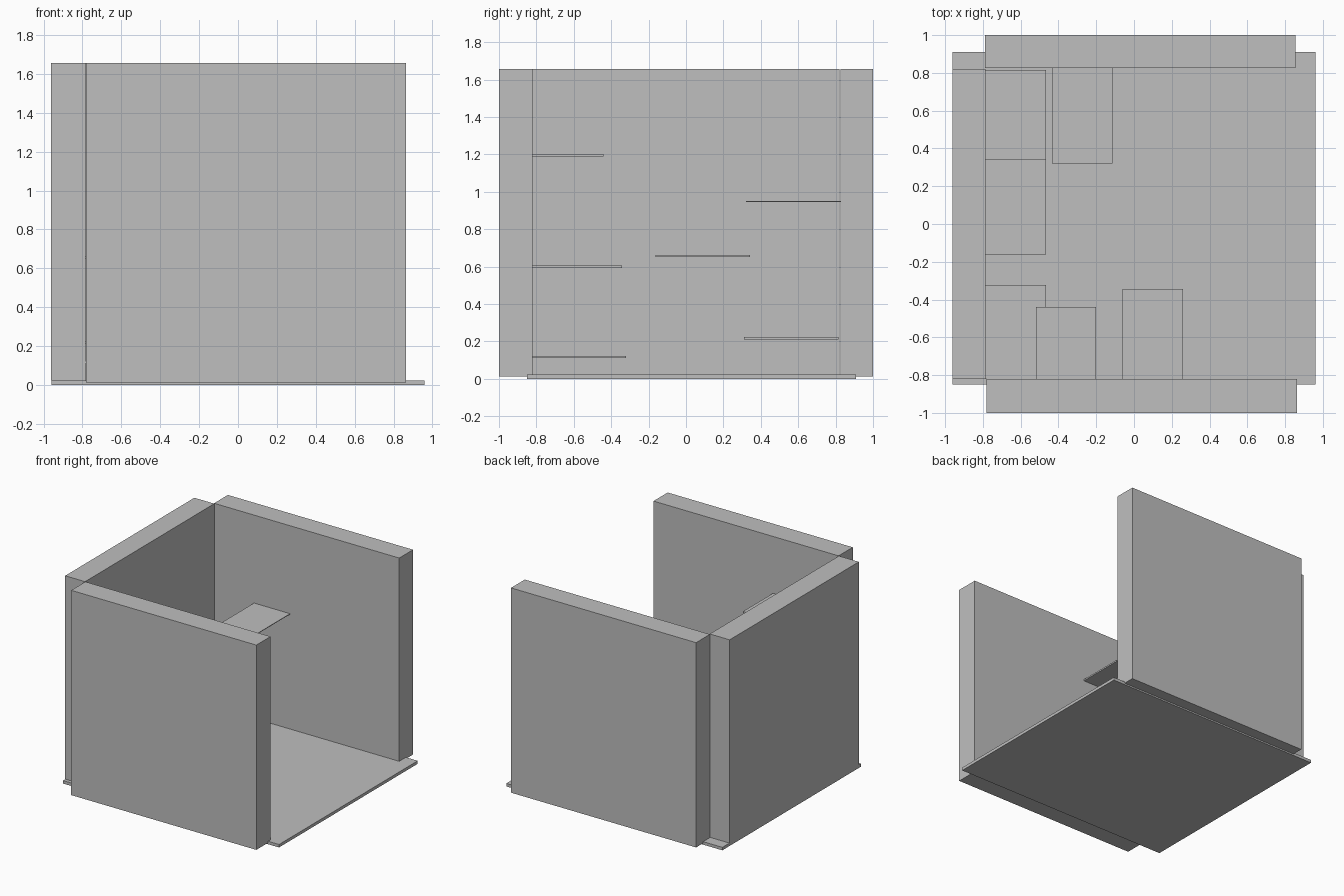
import bpy
from mathutils import Vector

default = bpy.data.objects.get("Cube")
if default:
    bpy.data.objects.remove(default, do_unlink=True)

# Single flat grey
grey = bpy.data.materials.new("plain_grey")
grey.use_nodes = True
color = (0.52, 0.52, 0.52, 1)
grey.diffuse_color = color
grey.node_tree.nodes["Principled BSDF"].inputs["Base Color"].default_value = color


def box(name, low, high):
    """Axis-aligned box between two corners."""
    low, high = Vector(low), Vector(high)
    bpy.ops.mesh.primitive_cube_add(size=1, location=(low + high) / 2)
    obj = bpy.context.object
    obj.name = name
    obj.scale = high - low
    bpy.ops.object.transform_apply(location=False, rotation=False, scale=True)
    obj.data.materials.append(grey)
    return obj


TOP = 1.657
SHELF_WIDTH = 0.32
FRONT, BACK, SIDE = -0.82, 0.825, -0.785   # inner wall faces

# Floor and three walls, open on the left side
box("floor", (-0.96, -0.85, 0), (0.96, 0.91, 0.024))
box("front_wall", (-0.782, -1, 0.012), (0.863, FRONT, TOP))
box("back_wall", (-0.79, BACK, 0.012), (0.855, 1, TOP))
box("right_wall", (-0.962, FRONT, 0.022), (SIDE, 0.82, TOP))


def shelf(name, x, y_near, y_far, z, thick=0.012):
    box(name, (x, y_near, z - thick / 2), (x + SHELF_WIDTH, y_far, z + thick / 2))


# Shelves on the front wall
shelf("front_shelf_high", -0.52, FRONT, -0.44, 1.195)
shelf("front_shelf_middle", -0.06, FRONT, -0.343, 0.6)

# Shelves on the right wall
shelf("corner_shelf_low", SIDE, FRONT, -0.322, 0.117)
shelf("side_shelf_middle", SIDE, -0.162, 0.342, 0.657)
shelf("side_shelf_low", SIDE, 0.311, 0.815, 0.217)

# Shelf on the back wall
shelf("back_shelf", -0.435, 0.32, BACK, 0.948, 0.005)
